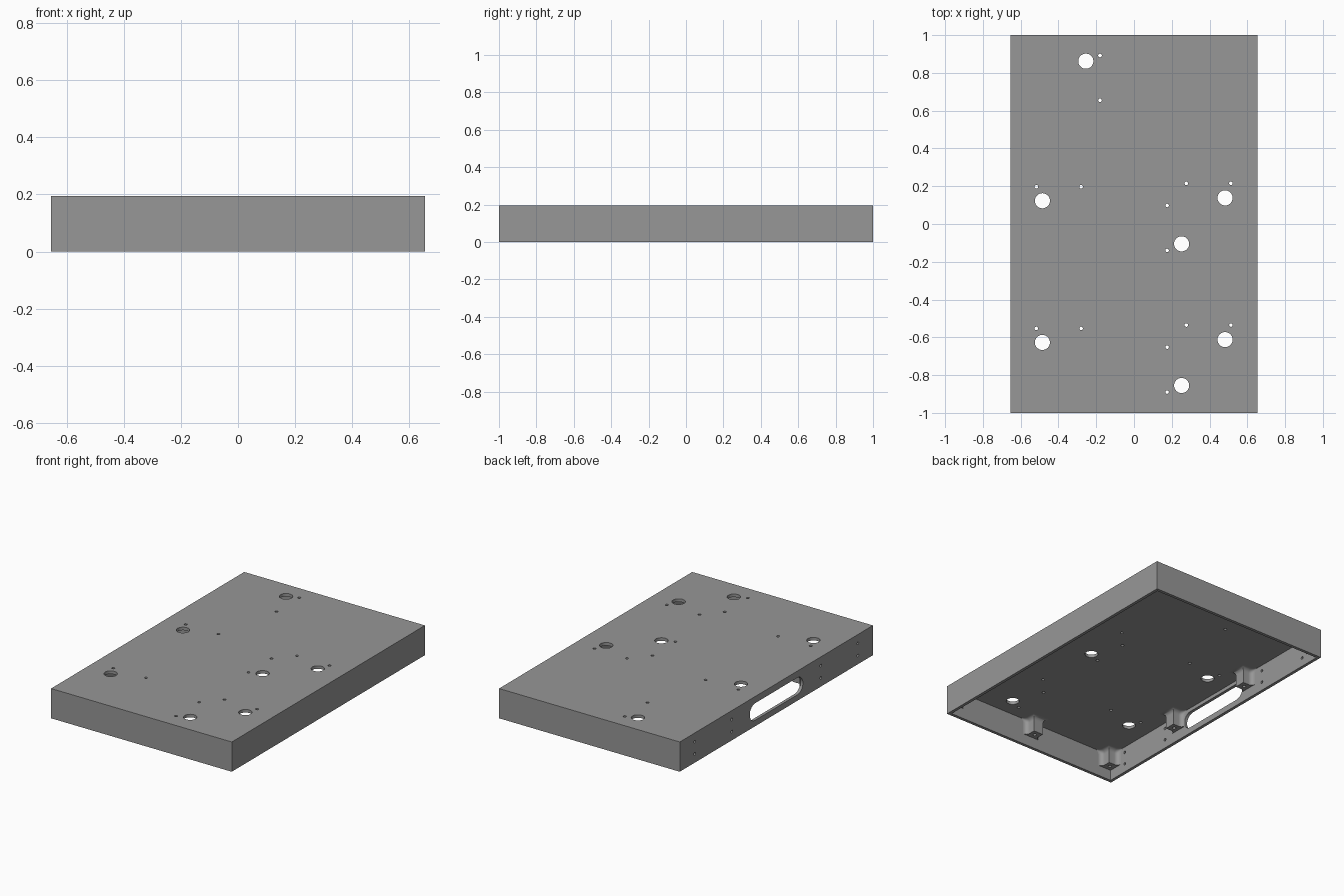
import bpy, bmesh, math
from mathutils import Matrix, Vector

if "Cube" in bpy.data.objects:
    bpy.data.objects.remove(bpy.data.objects["Cube"])

W, L, H, T = 1.31, 2.0, 0.195, 0.02      # outer width, length, height, wall thickness
POST, POST_Z, FIL = 0.07, 0.07, 0.028    # post size, post underside, fillet radius

grey = bpy.data.materials.new("grey")
grey.diffuse_color = (0.31, 0.31, 0.31, 1)
grey.use_nodes = True
grey.node_tree.nodes["Principled BSDF"].inputs["Base Color"].default_value = grey.diffuse_color


def finish(bm, name):
    bmesh.ops.recalc_face_normals(bm, faces=bm.faces[:])
    me = bpy.data.meshes.new(name)
    bm.to_mesh(me)
    bm.free()
    ob = bpy.data.objects.new(name, me)
    me.materials.append(grey)
    bpy.context.collection.objects.link(ob)
    return ob


def loft(bm, rings):
    """Close a stack of equal-length rings into a solid."""
    vs = [[bm.verts.new(p) for p in ring] for ring in rings]
    n = len(vs[0])
    for a, b in zip(vs, vs[1:]):
        for i in range(n):
            j = (i + 1) % n
            bm.faces.new((a[i], a[j], b[j], b[i]))
    bm.faces.new(vs[0])
    bm.faces.new(vs[-1])


def pin(bm, centre, r, depth, axis='Z', seg=24):
    m = Matrix.Translation(centre)
    if axis == 'X':
        m = m @ Matrix.Rotation(math.pi / 2, 4, 'Y')
    bmesh.ops.create_cone(bm, cap_ends=True, segments=seg, radius1=r, radius2=r,
                          depth=depth, matrix=m)


def cut(ob, bm):
    """Subtract the cutter mesh and drop the cutter."""
    tool = finish(bm, "cutter")
    tool.hide_render = True
    mod = ob.modifiers.new("holes", 'BOOLEAN')
    mod.operation, mod.solver, mod.object = 'DIFFERENCE', 'EXACT', tool
    bpy.context.view_layer.objects.active = ob
    bpy.ops.object.modifier_apply(modifier=mod.name)
    bpy.data.objects.remove(tool)


def smooth(ob):
    bpy.ops.object.select_all(action='DESELECT')
    ob.select_set(True)
    bpy.context.view_layer.objects.active = ob
    bpy.ops.object.shade_smooth_by_angle(angle=math.radians(35))


# Open-bottomed tray: outer skin, flat rim, inner skin
def rect(hx, hy, z):
    return [(-hx, -hy, z), (hx, -hy, z), (hx, hy, z), (-hx, hy, z)]


bm = bmesh.new()
ix, iy = W / 2 - T, L / 2 - T
loft(bm, [rect(W / 2, L / 2, H), rect(W / 2, L / 2, 0), rect(ix, iy, 0), rect(ix, iy, H - T)])
shell = finish(bm, "enclosure_shell")

# Large holes and small screw holes in the top; most repeat one pitch lower
big = [(-0.485, 0.123), (0.482, 0.138), (0.252, -0.105)]
small = [(-0.517, 0.197), (-0.28, 0.197), (0.277, 0.215), (0.513, 0.215),
         (0.175, 0.098), (0.175, -0.14)]
pitch = 0.75
big = big + [(x, y - pitch) for x, y in big] + [(-0.255, 0.862)]
small = small + [(x, y - pitch) for x, y in small] + [(-0.18, 0.892), (-0.18, 0.655)]
bm = bmesh.new()
for x, y in big:
    pin(bm, (x, y, H - T / 2), 0.04, 3 * T, seg=40)
for x, y in small:
    pin(bm, (x, y, H - T / 2), 0.0095, 3 * T)

# Screw hole pairs in the left wall
wx = -W / 2 + T / 2
for y in (-0.845, -0.461, 0.461, 0.845):
    for z in (0.057, 0.137):
        pin(bm, (wx, y, z), 0.009, 3 * T, 'X')

# Rounded slot in the left wall
r, half, ring = 0.056, 0.275, []
for k in range(34):
    side = 1 if k < 17 else -1
    a = math.pi * (k % 17) / 16 - math.pi / 2
    ring.append((side * (half - r + r * math.cos(a)), 0.095 + side * r * math.sin(a)))
loft(bm, [[(wx + d, y, z) for y, z in ring] for d in (-1.5 * T, 1.5 * T)])
cut(shell, bm)
smooth(shell)


# Filleted screw posts under the top, against the walls and in the corners
def arc(cx, cy, a0, a1, n=6):
    return [(cx + FIL * math.cos(a0 + (a1 - a0) * i / n),
             cy + FIL * math.sin(a0 + (a1 - a0) * i / n)) for i in range(n + 1)]


def wall_outline(o):
    h, s = POST / 2 + o, POST + o
    right = arc(h + FIL, FIL, -math.pi / 2, -math.pi)
    left = [(-x, y) for x, y in reversed(right)]
    return [(h + FIL, -0.004)] + right + [(h, s), (-h, s)] + left + [(-h - FIL, -0.004)]


def corner_outline(o):
    s = POST + o
    low = arc(s + FIL, FIL, -math.pi / 2, -math.pi)
    high = [(y, x) for x, y in reversed(low)]
    return ([(-0.004, -0.004), (s + FIL, -0.004)] + low + [(s, s)] + high
            + [(-0.004, s + FIL)])


def post(name, outline, origin, u, v, hole):
    """u and v are the plan directions along and away from the wall."""
    o, u, v = Vector(origin), Vector(u), Vector(v)
    top = H - T
    levels = [(POST_Z, 0)]
    for i in range(7):
        a = math.pi / 2 * i / 6
        levels.append((top - FIL + FIL * math.sin(a), FIL * (1 - math.cos(a))))
    levels.append((top + 0.002, FIL))
    bm = bmesh.new()
    loft(bm, [[(*(o + u * p + v * q), z) for p, q in outline(off)] for z, off in levels])
    ob = finish(bm, name)
    bm = bmesh.new()
    c = o + u * hole[0] + v * hole[1]
    pin(bm, (c.x, c.y, POST_Z), 0.011, 0.12, seg=20)
    cut(ob, bm)
    smooth(ob)


mid = POST / 2
for s in (-1, 1):
    post("end_post", wall_outline, (0, s * iy), (1, 0), (0, -s), (0, mid))
    for t in (-1, 1):
        post("side_post", wall_outline, (s * ix, t * 0.333), (0, 1), (-s, 0), (0, mid))
        post("corner_post", corner_outline, (s * ix, t * iy), (-s, 0), (0, -t), (mid, mid))
